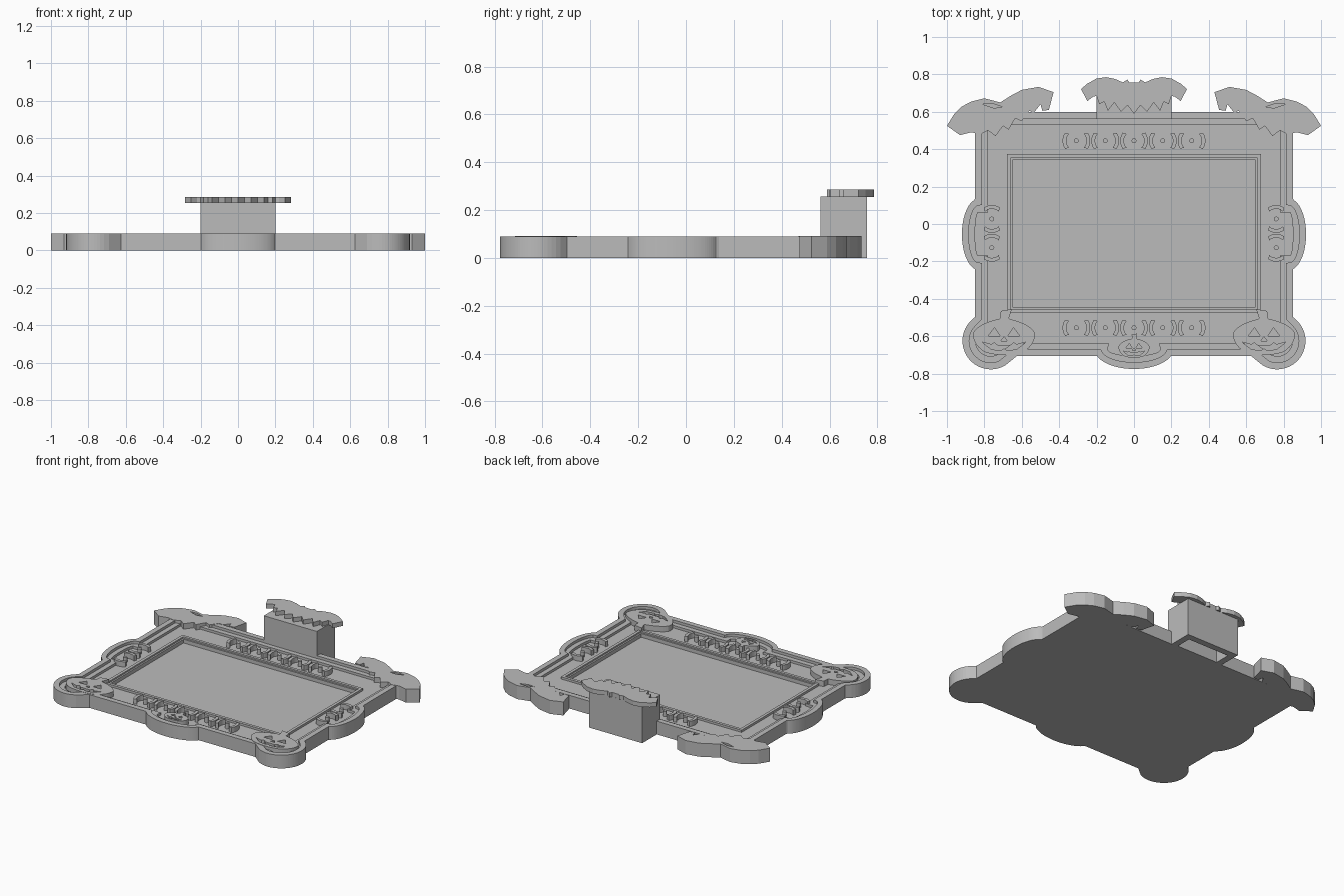
import bpy, bmesh, math

cube = bpy.data.objects.get("Cube")
if cube:
    bpy.data.objects.remove(cube, do_unlink=True)

GREY = (0.5, 0.5, 0.5, 1)
grey = bpy.data.materials.new("plain grey")
grey.use_nodes = True
grey.diffuse_color = GREY
grey.node_tree.nodes["Principled BSDF"].inputs["Base Color"].default_value = GREY

TOP, FLOOR = 0.09, 0.055
CY = -0.053          # centre that the frame rings are swept around


def finish(name, bm):
    bmesh.ops.recalc_face_normals(bm, faces=bm.faces)
    mesh = bpy.data.meshes.new(name)
    bm.to_mesh(mesh)
    bm.free()
    mesh.materials.append(grey)
    obj = bpy.data.objects.new(name, mesh)
    bpy.context.collection.objects.link(obj)


def plate(name, loops, low, high):
    """Flat plate from closed outlines; inner outlines become holes."""
    curve = bpy.data.curves.new(name, "CURVE")
    curve.dimensions = "2D"
    curve.fill_mode = "BOTH"
    curve.extrude = (high - low) / 2
    for pts in loops:
        spline = curve.splines.new("POLY")
        spline.points.add(len(pts) - 1)
        for p, (x, y) in zip(spline.points, pts):
            p.co = (x, y, 0, 1)
        spline.use_cyclic_u = True
    helper = bpy.data.objects.new(name + "_outline", curve)
    bpy.context.collection.objects.link(helper)
    graph = bpy.context.evaluated_depsgraph_get()
    mesh = bpy.data.meshes.new_from_object(helper.evaluated_get(graph))
    bpy.data.objects.remove(helper, do_unlink=True)
    bm = bmesh.new()
    bm.from_mesh(mesh)
    bpy.data.meshes.remove(mesh)
    bmesh.ops.remove_doubles(bm, verts=bm.verts, dist=0.0001)
    bmesh.ops.translate(bm, verts=bm.verts, vec=(0, 0, (low + high) / 2))
    for f in bm.faces:
        f.smooth = False
    finish(name, bm)


def mirrored(loops):
    return [[(-x, y) for x, y in pts] for pts in loops]


# Frame outlines as distance from the centre along a direction
def box_reach(c, s, half, low, high):
    tall = high - CY if s > 0 else CY - low
    return min(half / max(abs(c), 1e-6), tall / max(abs(s), 1e-6))


def oval_reach(c, s, x, y, a, b):
    y -= CY
    k = (c / a) ** 2 + (s / b) ** 2
    m = c * x / a ** 2 + s * y / b ** 2
    disc = m * m - k * ((x / a) ** 2 + (y / b) ** 2 - 1)
    return (m + math.sqrt(disc)) / k if disc > 0 else 0


LOBES = [(0, -0.67, 0.21, 0.105)]
for side in (-1, 1):
    LOBES += [(side * 0.765, -0.625, 0.152, 0.152), (side * 0.83, -0.055, 0.09, 0.19)]


def outer(c, s, d):
    reach = [box_reach(c, s, 0.85 - d, -0.705 + d, 0.6 - d)]
    return max(reach + [oval_reach(c, s, x, y, a - d, b - d) for x, y, a, b in LOBES])


def window(c, s, d):
    return box_reach(c, s, 0.68 - d, -0.475 + d, 0.373 - d)


# Frame body: stepped rim, flat border, window lip and sunken panel
profile = [(outer, 0, 0), (outer, 0, TOP), (outer, 0.036, TOP), (outer, 0.036, 0.072),
           (outer, 0.07, 0.072), (outer, 0.07, FLOOR), (window, 0, FLOOR),
           (window, 0, 0.07), (window, 0.02, 0.07), (window, 0.02, 0.06),
           (window, 0.031, 0.06), (window, 0.031, 0.035)]
angles = {2 * math.pi * i / 600 for i in range(600)}
for half, low, high, steps in ((0.85, -0.705, 0.6, (0, 0.036, 0.07)),
                               (0.68, -0.475, 0.373, (0, 0.02, 0.031))):
    for d in steps:
        for side in (-1, 1):
            for y in (low + d, high - d):
                angles.add(math.atan2(y - CY, side * (half - d)) % (2 * math.pi))
angles = sorted(angles)
bm = bmesh.new()
rings = []
for shape, d, z in profile:
    ring = []
    for t in angles:
        c, s = math.cos(t), math.sin(t)
        r = shape(c, s, d)
        ring.append(bm.verts.new((r * c, CY + r * s, z)))
    rings.append(ring)
count = len(angles)
for a, b in zip(rings, rings[1:]):
    for i in range(count):
        j = (i + 1) % count
        bm.faces.new((a[i], a[j], b[j], b[i]))
for ring in (rings[0], rings[-1]):
    hub = bm.verts.new((0, CY, ring[0].co.z))
    for i in range(count):
        bm.faces.new((ring[i], ring[(i + 1) % count], hub))
finish("frame", bm)


# Ornament rows: a dot between two facing arcs, repeated
def arc(x, y, r, start, end, n=10):
    return [(x + r * math.cos(start + (end - start) * i / n),
             y + r * math.sin(start + (end - start) * i / n)) for i in range(n + 1)]


def ornament(x, y, turn):
    loops = [arc(x, y, 0.013, 0, 2 * math.pi, 12)[:-1]]
    for base in (turn, turn + math.pi):
        loops.append(arc(x, y, 0.074, base - 0.62, base + 0.62)
                     + arc(x, y, 0.054, base + 0.75, base - 0.75))
    return loops


for name, y in (("back_ornaments", 0.445), ("front_ornaments", -0.555)):
    plate(name, [l for i in range(-2, 3) for l in ornament(i * 0.154, y, 0)], FLOOR, TOP)
side_row = [l for y in (0.027, -0.127) for l in ornament(-0.76, y, math.pi / 2)]
plate("right_ornaments", side_row, FLOOR, TOP)
plate("left_ornaments", mirrored(side_row), FLOOR, TOP)


# Pumpkins with cut faces
def pumpkin(x, y, w, h, lean):
    body = []
    for i in range(48):
        t = math.pi / 2 + 2 * math.pi * (i + 0.5) / 48
        bump = 1 - 0.05 * abs(math.sin(2.5 * (t - math.pi / 2)))
        body.append((math.cos(t) * bump, math.sin(t) * bump))
    stem = [(0.15, 1), (0.2 + lean, 1.5), (lean - 0.15, 1.4), (-0.12, 1)]
    eye = [(-0.5, 0.05), (-0.12, 0.05), (-0.3, 0.5)]
    nose = [(-0.1, -0.2), (0.1, -0.2), (0, 0.02)]
    mouth = [(-0.7, -0.25), (-0.4, -0.4), (-0.3, -0.3), (-0.2, -0.45), (0.2, -0.45),
             (0.3, -0.3), (0.4, -0.4), (0.7, -0.25), (0.4, -0.65), (0.1, -0.72),
             (0, -0.6), (-0.1, -0.72), (-0.4, -0.65)]
    shapes = [body[1:-1] + stem, eye, mirrored([eye])[0], nose, mouth]
    return [[(x + w * u, y + h * v) for u, v in s] for s in shapes]


corner = pumpkin(-0.695, -0.605, 0.17, 0.1, 0.05)
plate("front_right_pumpkin", corner, FLOOR, TOP + 0.002)
plate("front_left_pumpkin", mirrored(corner), FLOOR, TOP + 0.002)
plate("front_pumpkin", pumpkin(0, -0.665, 0.085, 0.053, 0), FLOOR, TOP + 0.002)

# Corner bats, full height, with a shallow eye cut in the top
wing = [(-1, .525), (-.96, .59), (-.92, .628), (-.87, .655), (-.8, .672), (-.715, .65),
        (-.66, .685), (-.6, .717), (-.51, .733), (-.43, .705), (-.455, .61), (-.49, .605),
        (-.5, .64), (-.535, .595), (-.56, .605), (-.6, .55), (-.635, .565), (-.67, .505),
        (-.7, .525), (-.74, .47), (-.78, .5), (-.82, .48), (-.87, .49), (-.93, .475)]
eye = [(-.81, .64), (-.76, .645), (-.7, .625), (-.75, .62)]
for name, flip in (("right_bat", False), ("left_bat", True)):
    for part, loops, low, high in (("body", [wing], 0, 0.08), ("face", [wing, eye], 0.08, 0.092)):
        plate(name + "_" + part, mirrored(loops) if flip else loops, low, high)

# Hanger block with a slot in its underside
bm = bmesh.new()
bmesh.ops.create_cube(bm, size=1)
for v in bm.verts:
    v.co = (v.co.x * 0.4, 0.66 + v.co.y * 0.195, 0.128 + v.co.z * 0.256)
bm.normal_update()
under = min(bm.faces, key=lambda f: f.calc_center_median().z)
bmesh.ops.inset_region(bm, faces=[under], thickness=0.062)
pocket = bmesh.ops.extrude_discrete_faces(bm, faces=[under])["faces"][0]
bmesh.ops.translate(bm, verts=pocket.verts, vec=(0, 0, 0.2))
finish("hanger_block", bm)

# Bat on the block
half_bat = [(0, .757), (-.025, .757), (-.035, .772), (-.06, .757), (-.1, .775), (-.15, .785),
            (-.2, .778), (-.25, .75), (-.283, .722), (-.25, .657), (-.22, .68), (-.2, .685),
            (-.185, .64), (-.16, .655), (-.14, .605), (-.105, .65), (-.07, .6),
            (-.035, .635), (0, .59)]
plate("hanger_bat", [half_bat + mirrored([half_bat[1:-1]])[0][::-1]], 0.255, 0.285)
